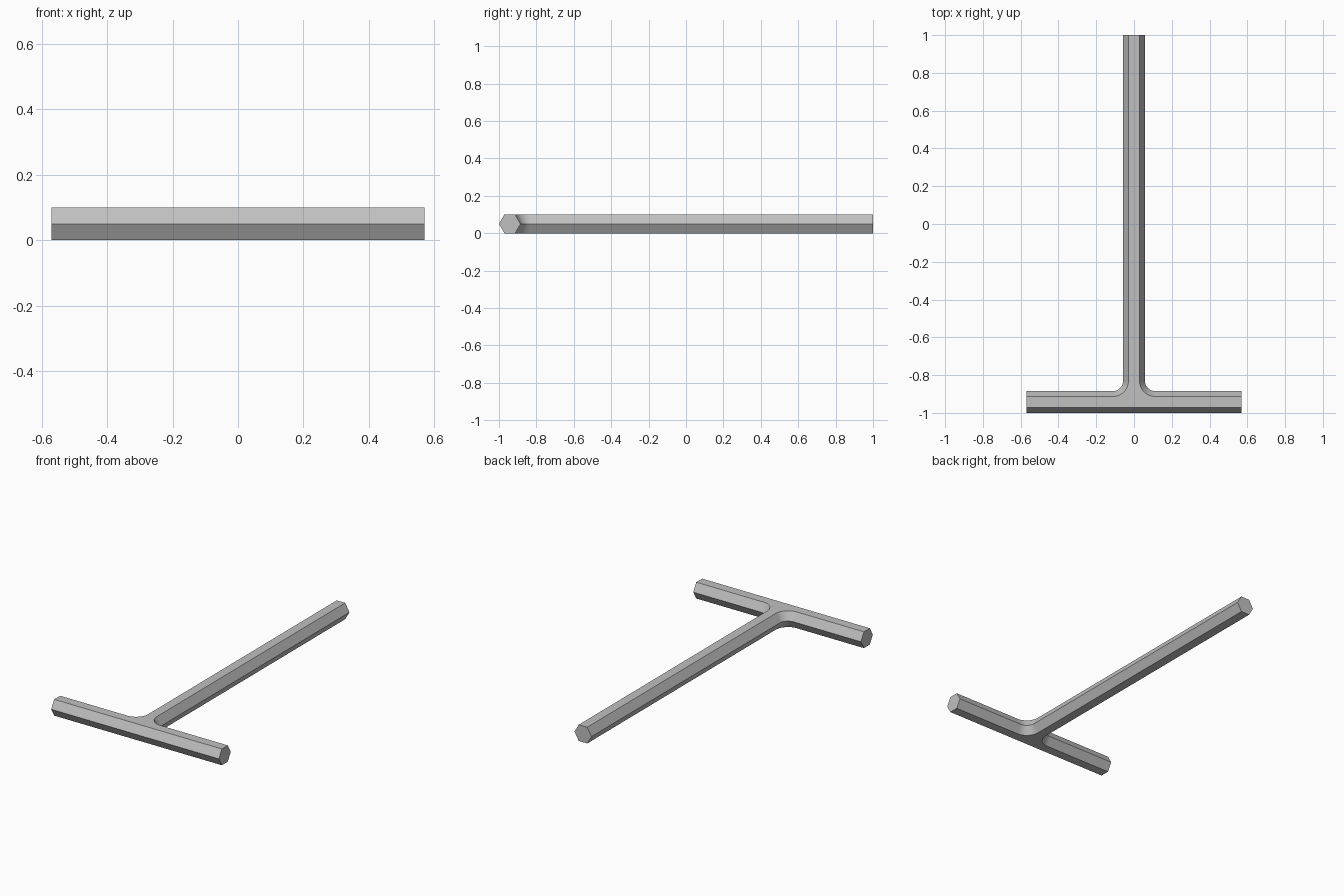
import bpy, bmesh, math

cube = bpy.data.objects.get("Cube")
if cube:
    bpy.data.objects.remove(cube, do_unlink=True)

# Main dimensions
HEIGHT = 0.10                        # across the flats of the hex bar
POINT = HEIGHT / math.sqrt(3)        # centre to ridge
ARM = 0.57                           # half length of the handle
BAR_Y = -1 + POINT                   # handle centre line
FILLET = 0.055                       # fillet radius along the ridge
STEPS = 12

steel = bpy.data.materials.new("steel grey")
steel.use_nodes = True
grey = (0.53, 0.53, 0.53, 1)
steel.diffuse_color = grey
steel.node_tree.nodes["Principled BSDF"].inputs["Base Color"].default_value = grey


def outline(inset):
    """T-shaped outline, counter-clockwise, pulled in along the bar sides."""
    w, r = POINT - inset, FILLET + inset
    right = [(ARM, BAR_Y - w), (ARM, BAR_Y + w)]
    cx, cy = w + r, BAR_Y + w + r
    for i in range(STEPS + 1):
        a = -math.pi / 2 - i / STEPS * math.pi / 2
        right.append((cx + r * math.cos(a), cy + r * math.sin(a)))
    right.append((w, 1))
    return right + [(-x, y) for x, y in reversed(right)]


# Hex bar wrench: three stacked outlines joined by side faces
bm = bmesh.new()
layers = []
for z, inset in ((0, POINT / 2), (HEIGHT / 2, 0), (HEIGHT, POINT / 2)):
    layers.append([bm.verts.new((x, y, z)) for x, y in outline(inset)])
for low, high in zip(layers, layers[1:]):
    for i in range(len(low)):
        j = (i + 1) % len(low)
        bm.faces.new((low[i], low[j], high[j], high[i]))
bm.faces.new(layers[-1])
bm.faces.new(reversed(layers[0]))

# Merge each end cap into a single flat hexagon
bm.normal_update()
bmesh.ops.dissolve_limit(bm, angle_limit=math.radians(0.5),
                         verts=bm.verts[:], edges=bm.edges[:])
bmesh.ops.recalc_face_normals(bm, faces=bm.faces[:])

mesh = bpy.data.meshes.new("t_handle_hex_key")
bm.to_mesh(mesh)
bm.free()
mesh.materials.append(steel)
key = bpy.data.objects.new("t_handle_hex_key", mesh)
bpy.context.collection.objects.link(key)

# Smooth fillets, sharp ridges
bpy.ops.object.select_all(action="DESELECT")
key.select_set(True)
bpy.context.view_layer.objects.active = key
bpy.ops.object.shade_smooth_by_angle(angle=math.radians(30))
